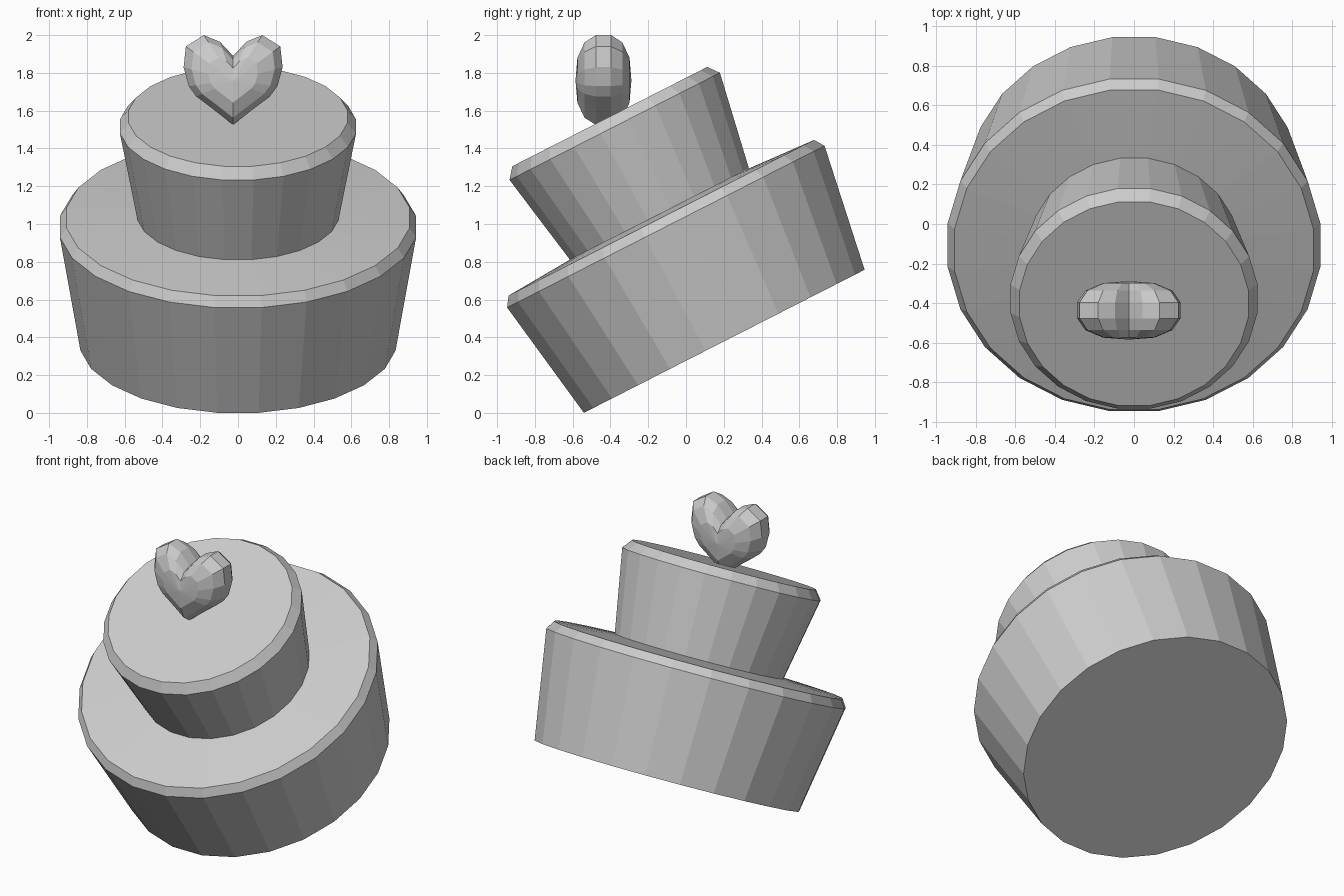
import bpy, bmesh, math

if "Cube" in bpy.data.objects:
    bpy.data.objects.remove(bpy.data.objects["Cube"])

TILT = math.radians(27)


def finish(name, bm):
    bmesh.ops.recalc_face_normals(bm, faces=bm.faces)
    me = bpy.data.meshes.new(name)
    bm.to_mesh(me)
    bm.free()
    ob = bpy.data.objects.new(name, me)
    bpy.context.collection.objects.link(ob)
    return ob


def skin(bm, rings):
    n = len(rings[0])
    for a, b in zip(rings, rings[1:]):
        for i in range(n):
            j = (i + 1) % n
            bm.faces.new((a[i], a[j], b[j], b[i]))


# Tier: lathed profile of (apothem, height), flat side to the front, tilted forward
def tier(name, profile, sides=24):
    bm = bmesh.new()
    rings = []
    for apothem, h in profile:
        r = apothem / math.cos(math.pi / sides)
        rings.append([bm.verts.new((r * math.cos(a), r * math.sin(a), h))
                      for a in (2 * math.pi * (i + 0.5) / sides for i in range(sides))])
    skin(bm, rings)
    bm.faces.new(rings[0])
    bm.faces.new(rings[-1])
    ob = finish(name, bm)
    ob.rotation_euler.x = TILT
    ob.location = (0, 0.2025, 0.379)


tier("lower_tier", [(0.834, 0), (0.943, 0.681), (0.908, 0.734), (0.50, 0.758)])
tier("upper_tier", [(0.530, 0.745), (0.625, 1.277), (0.579, 1.335)])

# Heart topper: mirrored outline, shrunk in steps towards puffed front and back
half = [(0.115, 1.615), (0.195, 1.675), (0.235, 1.73), (0.262, 1.83),
        (0.25, 1.94), (0.155, 2.0), (0.07, 1.965)]
outline = [(0, 1.525)] + half + [(0, 1.89)] + [(-x, z) for x, z in reversed(half)]
steps = [(0, -0.148), (0.5, -0.138), (0.84, -0.1), (1, -0.04),
         (1, 0.04), (0.84, 0.1), (0.5, 0.138), (0, 0.148)]
CX, CY, CZ = -0.026, -0.437, 1.76
bm = bmesh.new()
rings = [[bm.verts.new((CX + s * x, CY + d, CZ + s * (z - CZ))) for x, z in outline]
         for s, d in steps]
skin(bm, rings)
bmesh.ops.remove_doubles(bm, verts=bm.verts, dist=0.0001)
finish("heart_topper", bm)
